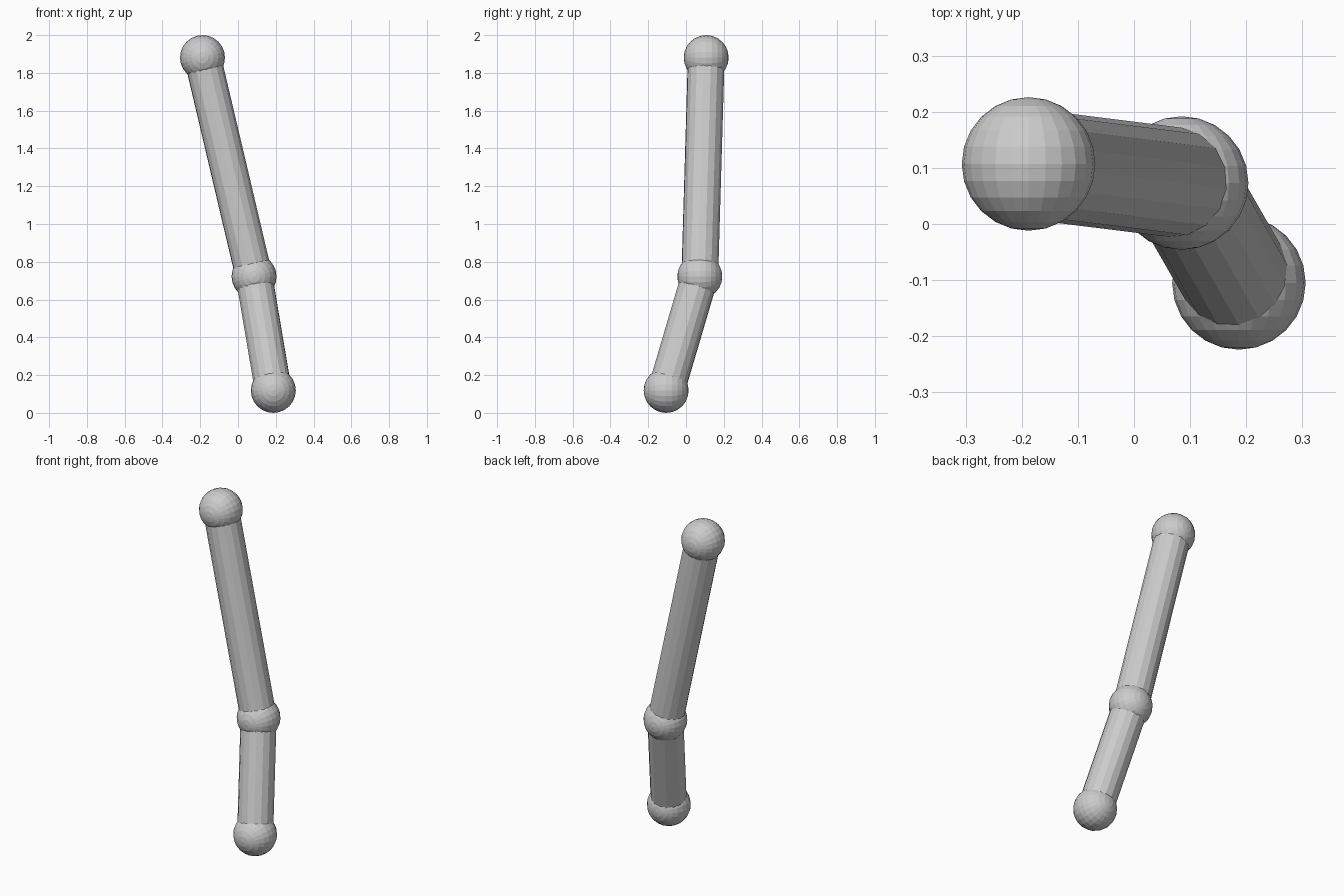
import bpy
from math import pi
from mathutils import Vector

if "Cube" in bpy.data.objects:
    bpy.data.objects.remove(bpy.data.objects["Cube"])

JOINT_R, ROD_R = 0.119, 0.098
low = Vector((0.187, -0.105, 0.119))
mid = Vector((0.085, 0.073, 0.722))
top = Vector((-0.188, 0.107, 1.881))


# Ball joint with its poles along y
def ball(name, pos):
    bpy.ops.mesh.primitive_uv_sphere_add(segments=24, ring_count=12, radius=JOINT_R,
                                         location=pos, rotation=(pi / 2, 0, 0))
    bpy.context.object.name = name


# Sixteen-sided rod between two joints
def rod(name, a, b):
    d = b - a
    bpy.ops.mesh.primitive_cylinder_add(vertices=16, radius=ROD_R, depth=d.length,
                                        location=(a + b) / 2,
                                        rotation=d.to_track_quat('Z', 'Y').to_euler())
    bpy.context.object.name = name


for name, pos in (("lower_joint", low), ("middle_joint", mid), ("upper_joint", top)):
    ball(name, pos)
rod("lower_rod", low, mid)
rod("upper_rod", mid, top)
